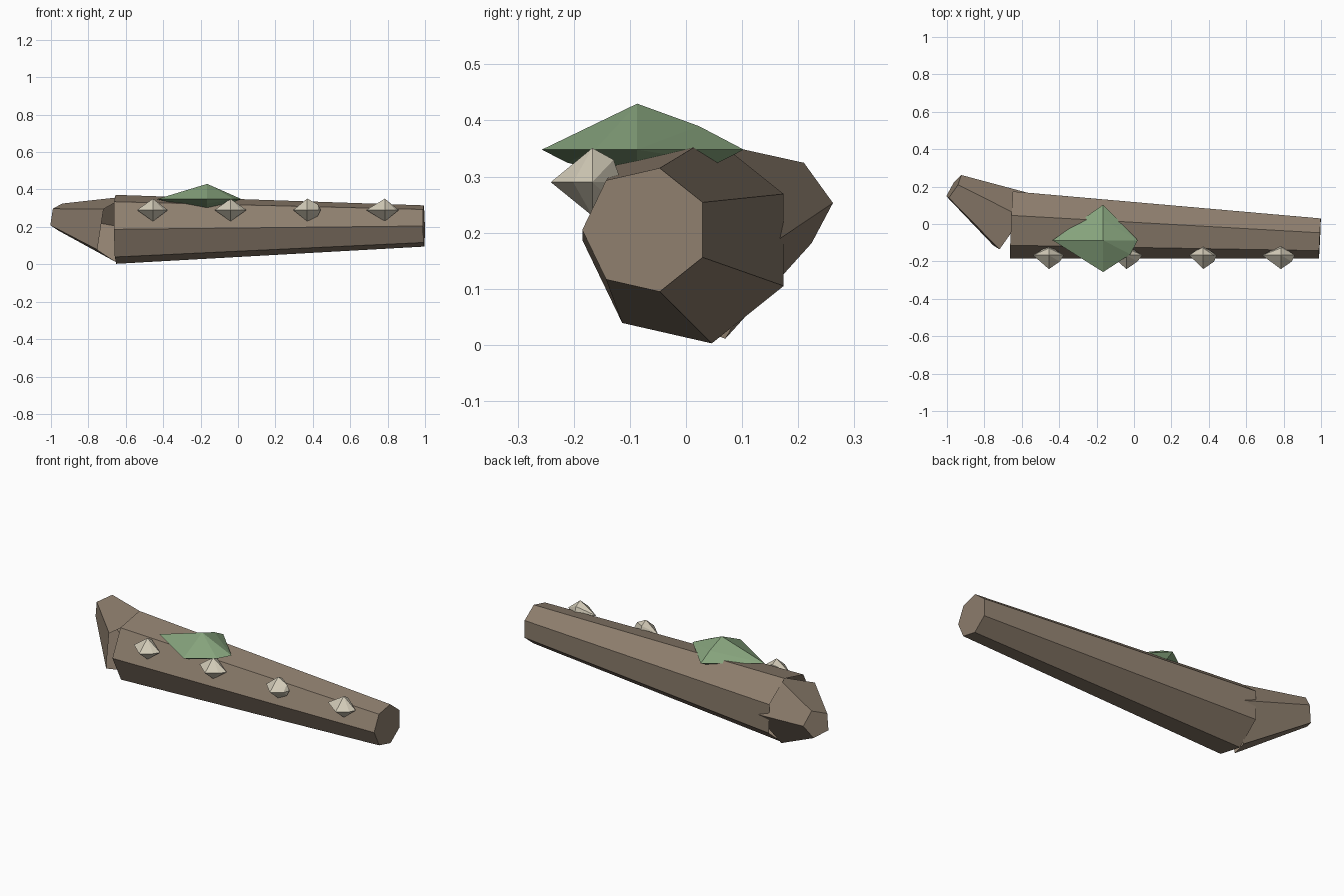
import bpy, bmesh
from math import cos, sin, tau
from mathutils import Vector

if "Cube" in bpy.data.objects:
    bpy.data.objects.remove(bpy.data.objects["Cube"])


def material(name, rgb):
    m = bpy.data.materials.new(name)
    m.diffuse_color = (*rgb, 1)
    m.use_nodes = True
    m.node_tree.nodes["Principled BSDF"].inputs["Base Color"].default_value = m.diffuse_color
    return m


bark = material("bark", (0.27, 0.21, 0.155))
green = material("moss", (0.24, 0.37, 0.205))
cream = material("fungus", (0.65, 0.60, 0.48))


def finish(bm, name, mat):
    bmesh.ops.recalc_face_normals(bm, faces=bm.faces)
    me = bpy.data.meshes.new(name)
    bm.to_mesh(me)
    bm.free()
    me.materials.append(mat)
    ob = bpy.data.objects.new(name, me)
    bpy.context.collection.objects.link(ob)
    return ob


def limb(name, p0, p1, r0, r1, n, side):
    """Tapered n-sided limb, open at p0 and capped at p1; a corner points to side."""
    p0, p1, side = Vector(p0), Vector(p1), Vector(side)
    axis = (p1 - p0).normalized()
    side = (side - axis * side.dot(axis)).normalized()
    up = axis.cross(side)
    bm = bmesh.new()
    rings = [[bm.verts.new(p + r * (side * cos(tau * i / n) + up * sin(tau * i / n)))
              for i in range(n)] for p, r in ((p0, r0), (p1, r1))]
    for i in range(n):
        j = (i + 1) % n
        bm.faces.new((rings[0][i], rings[0][j], rings[1][j], rings[1][i]))
    bm.faces.new(rings[1])
    finish(bm, name, bark)


def lump(name, centre, xs, ys, zs, bulges, mat):
    """Faceted lump: hull of six axis points plus a few bulging corners."""
    pts = [(x, 0, 0) for x in xs] + [(0, y, 0) for y in ys] + [(0, 0, z) for z in zs]
    bm = bmesh.new()
    for p in pts + bulges:
        bm.verts.new(Vector(p) + Vector(centre))
    bmesh.ops.convex_hull(bm, input=bm.verts[:])
    finish(bm, name, mat)


# Trunk and side branch grow from the same point
root = (-0.655, 0.004, 0.187)
limb("log_trunk", root, (0.994, -0.072, 0.205), 0.189, 0.113, 7, (0, -1, 0))
limb("log_branch", root, (-0.964, 0.197, 0.253), 0.188, 0.0765, 5, (0.53, 0.85, 0))

# Moss patch on top
lump("moss_patch", (-0.165, -0.087, 0.348), (-0.27, 0.185), (-0.17, 0.19), (-0.058, 0.082),
     [(0.145, -0.075, 0), (0, 0.11, 0.042), (0, 0.145, -0.023), (0, -0.125, -0.023)], green)

# Row of small fungi along the front
for k, (x, left, right) in enumerate([(-0.455, -0.085, 0.08), (-0.04, -0.085, 0.085),
                                      (0.37, -0.075, 0.072), (0.785, -0.1, 0.075)]):
    bulges = [(0.058, -0.034, 0), (0, 0.038, 0.04), (0, 0.038, -0.035)]
    if k == 2:
        bulges += [(0.056, 0, 0.032), (0.056, 0, -0.032)]
    lump(f"fungus_{k + 1}", (x, -0.167, 0.29), (left, right), (-0.074, 0.052),
         (-0.06, 0.061), bulges, cream)
